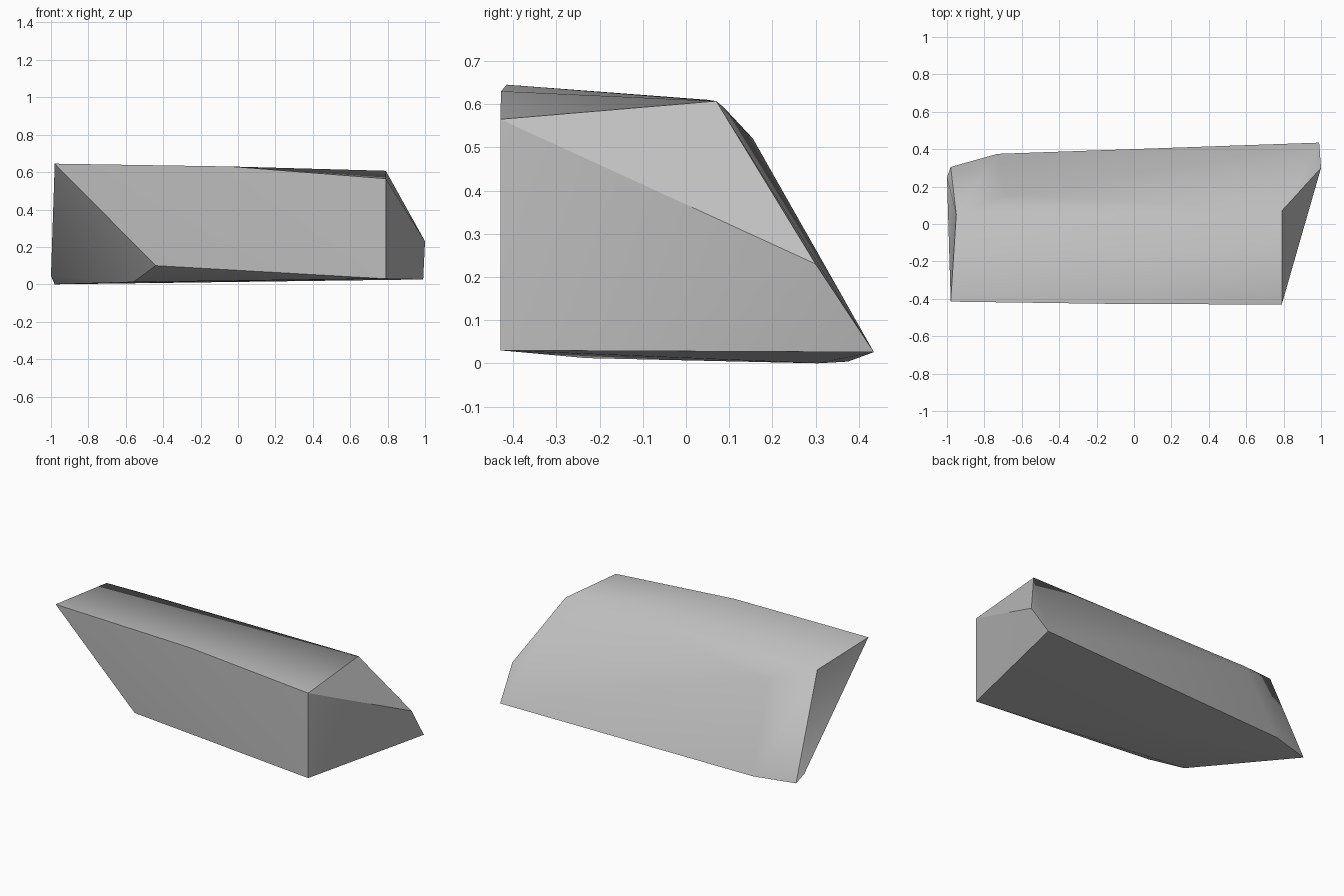
import bpy
import bmesh
import math

cube = bpy.data.objects.get("Cube")
if cube:
    bpy.data.objects.remove(cube, do_unlink=True)

# Stone colour
stone = bpy.data.materials.new("stone_grey")
stone.use_nodes = True
colour = (0.52, 0.52, 0.52, 1)
stone.diffuse_color = colour
stone.node_tree.nodes["Principled BSDF"].inputs["Base Color"].default_value = colour

# Corners of the chiselled slab
front_face = [(-0.98, -0.415, 0.645), (-0.04, -0.428, 0.63), (0.79, -0.43, 0.565),
              (0.79, -0.43, 0.03), (-0.44, -0.40, 0.10), (-0.54, -0.36, 0.165)]
top_ridge = [(-0.95, 0.05, 0.61), (-0.74, 0.088, 0.592), (0.79, 0.07, 0.607),
             (-0.68, 0.155, 0.52)]
pointed_end = [(1.0, 0.30, 0.23), (0.99, 0.435, 0.026)]
base = [(-0.56, -0.23, 0.012), (-0.98, 0.305, 0.0), (-1.0, 0.25, 0.045),
        (-0.73, 0.375, 0.004)]

# Wrap the corners in a convex skin and merge nearly flat facets
bm = bmesh.new()
for co in front_face + top_ridge + pointed_end + base:
    bm.verts.new(co)
bmesh.ops.convex_hull(bm, input=bm.verts)
loose = [v for v in bm.verts if not v.link_faces]
bmesh.ops.delete(bm, geom=loose, context='VERTS')
bmesh.ops.recalc_face_normals(bm, faces=bm.faces)

mesh = bpy.data.meshes.new("rock_slab")
bm.to_mesh(mesh)
bm.free()
mesh.materials.append(stone)
rock = bpy.data.objects.new("rock_slab", mesh)
bpy.context.collection.objects.link(rock)

# Soft blends between shallow facets, crisp main edges
bpy.ops.object.select_all(action='DESELECT')
rock.select_set(True)
bpy.context.view_layer.objects.active = rock
bpy.ops.object.shade_smooth_by_angle(angle=math.radians(30))
